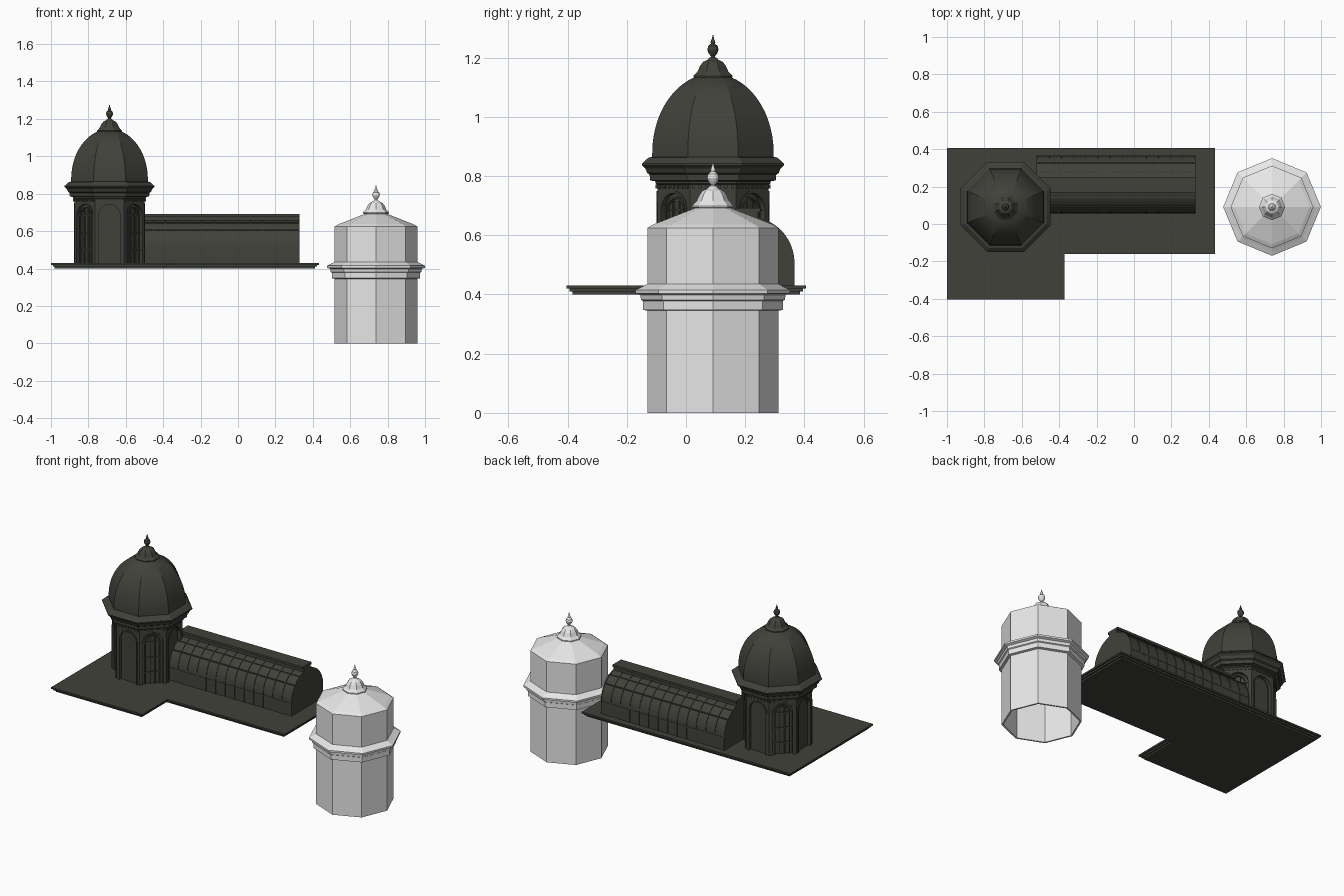
import bpy, bmesh, math
from mathutils import Vector

if "Cube" in bpy.data.objects:
    bpy.data.objects.remove(bpy.data.objects["Cube"])

def material(name, rgb):
    m = bpy.data.materials.new(name)
    m.diffuse_color = (*rgb, 1)
    m.use_nodes = True
    m.node_tree.nodes["Principled BSDF"].inputs["Base Color"].default_value = m.diffuse_color
    return m

DARK = material("dark_bronze", (0.053, 0.053, 0.044))
LIGHT = material("pale_grey", (0.8, 0.8, 0.8))
C8 = math.cos(math.pi / 8)

def finish(name, bm, mat, smooth=False):
    bmesh.ops.recalc_face_normals(bm, faces=bm.faces)
    me = bpy.data.meshes.new(name)
    bm.to_mesh(me)
    bm.free()
    me.materials.append(mat)
    if smooth:
        for p in me.polygons:
            p.use_smooth = True
        me.set_sharp_from_angle(angle=math.radians(25))
    ob = bpy.data.objects.new(name, me)
    bpy.context.collection.objects.link(ob)
    return ob

def lathe(name, profile, centre, mat, flat_front=False, n=8, smooth=False):
    """Turn (radius, z) pairs; flat_front takes radius to the flats."""
    bm = bmesh.new()
    rot = math.pi / n if flat_front else 0
    k = 1 / math.cos(math.pi / n) if flat_front else 1
    rings = []
    for r, z in profile:
        rings.append([bm.verts.new((centre[0] + r * k * math.cos(rot + 2 * math.pi * i / n),
                                    centre[1] + r * k * math.sin(rot + 2 * math.pi * i / n), z))
                      for i in range(n)])
    for a, b in zip(rings, rings[1:]):
        for i in range(n):
            j = (i + 1) % n
            bm.faces.new((a[i], a[j], b[j], b[i]))
    bm.faces.new(rings[0])
    bm.faces.new(rings[-1])
    return finish(name, bm, mat, smooth)

def put(frame, u, v, d):
    o, t, n = frame
    return o + t * u + n * d + Vector((0, 0, v))

def strip(bm, frame, inner, outer, d0, d1):
    """Solid band between two outlines, from depth d0 to d1."""
    rows = [[bm.verts.new(put(frame, *p, d)) for p in pts]
            for pts, d in ((inner, d0), (inner, d1), (outer, d1), (outer, d0))]
    for q in range(4):
        a, b = rows[q], rows[(q + 1) % 4]
        for i in range(len(a) - 1):
            bm.faces.new((a[i], a[i + 1], b[i + 1], b[i]))
    for e in (0, -1):
        bm.faces.new([r[e] for r in rows])

def bar(bm, frame, u0, u1, v0, v1, d0, d1):
    strip(bm, frame, [(u0, v0), (u0, v1)], [(u1, v0), (u1, v1)], d0, d1)

def arch(w, z0, zs, angles):
    return ([(-w, z0)] + [(w * math.cos(a), zs + w * math.sin(a)) for a in angles] + [(w, z0)])

def prism(bm, frame, pts, d0, d1):
    a, b = ([bm.verts.new(put(frame, *p, d)) for p in pts] for d in (d0, d1))
    bm.faces.new(a)
    bm.faces.new(b)
    for i in range(len(pts)):
        j = (i + 1) % len(pts)
        bm.faces.new((a[i], a[j], b[j], b[i]))

# L-shaped roof slab with stepped edge
for i, (ins, z0, z1) in enumerate(((0.02, 0.40, 0.41), (0.01, 0.41, 0.42), (0, 0.42, 0.43))):
    bm = bmesh.new()
    x0, x1, xm = -1 + ins, 0.433 - ins, -0.372 - ins
    y0, y1, ym = -0.403 + ins, 0.405 - ins, -0.16 + ins
    pts = [(x0, y0), (xm, y0), (xm, ym), (x1, ym), (x1, y1), (x0, y1)]
    lo, hi = ([bm.verts.new((x, y, z)) for x, y in pts] for z in (z0, z1))
    bm.faces.new(lo)
    bm.faces.new(hi)
    for k in range(6):
        bm.faces.new((lo[k], lo[(k + 1) % 6], hi[(k + 1) % 6], hi[k]))
    finish("slab_step_%d" % i, bm, DARK)

# Dark domed tower: core, cornice, dome
T = (-0.687, 0.091)
lathe("tower_core", [(0.17, 0.43), (0.17, 0.79)], T, DARK, True)
lathe("tower_cornice", [(0.187, 0.77), (0.194, 0.775), (0.194, 0.782), (0.212, 0.785), (0.214, 0.805),
                        (0.222, 0.81), (0.228, 0.825), (0.24, 0.836), (0.24, 0.842),
                        (0.218, 0.862), (0.2, 0.866)], T, DARK, True)
dome = [(0.205, 0.86)]
for i in range(13):
    a = math.radians(73) * i / 12
    dome.append((0.205 * math.cos(a), 0.878 + 0.268 * math.sin(a)))
lathe("dome", dome, T, DARK, True, smooth=True)

# Tower walls: arched openings, tracery and dentils on all eight sides
walls, trim = bmesh.new(), bmesh.new()
W, Z0, ZS, ZT, R = 0.0779, 0.43, 0.685, 0.785, 0.06
corner = math.atan2(ZT - ZS, W)
angles = sorted([math.pi - i * math.pi / 16 for i in range(17)] + [corner, math.pi - corner], reverse=True)
for f in range(8):
    a = f * math.pi / 4
    frame = (Vector((*T, 0)), Vector((-math.sin(a), math.cos(a), 0)), Vector((math.cos(a), math.sin(a), 0)))
    outer = [(-W, Z0)]
    for g in angles:
        s = min(W / max(abs(math.cos(g)), 1e-6), (ZT - ZS) / max(math.sin(g), 1e-6))
        outer.append((s * math.cos(g), ZS + s * math.sin(g)))
    outer.append((W, Z0))
    strip(walls, frame, arch(R, Z0, ZS, angles), outer, 0.166, 0.188)
    strip(trim, frame, arch(R - 0.003, Z0, ZS, angles), arch(R + 0.005, Z0, ZS, angles), 0.168, 0.191)
    for i in range(7):
        u = -0.066 + 0.022 * i
        bar(trim, frame, u - 0.005, u + 0.005, 0.758, 0.772, 0.183, 0.194)
    if f % 2:                     # glazed diagonal sides
        strip(trim, frame, arch(0.038, Z0, ZS, angles), arch(0.044, Z0, ZS, angles), 0.168, 0.181)
        for u in (-0.015, 0.015):
            bar(trim, frame, u - 0.003, u + 0.003, Z0, 0.715, 0.168, 0.178)
        for z in (0.5, 0.59, 0.685):
            bar(trim, frame, -R, R, z - 0.003, z + 0.003, 0.168, 0.177)
    else:                         # plain door leaf
        prism(trim, frame, arch(0.047, Z0, ZS, angles), 0.168, 0.176)
finish("tower_walls", walls, DARK)
finish("tower_window_trim", trim, DARK)

# Cap and finial shared by both towers
def finial(name, centre, z, s, mat, flat):
    lathe(name + "_cap", [(0.058 * s, z - 0.012), (0.058 * s, z), (0.066 * s, z + 0.002), (0.066 * s, z + 0.007 * s),
                          (0.052 * s, z + 0.022 * s), (0.043 * s, z + 0.042 * s), (0.033 * s, z + 0.055 * s),
                          (0.018 * s, z + 0.062 * s), (0.01 * s, z + 0.07 * s)], centre, mat, flat)
    lathe(name + "_finial", [(0.009 * s, z + 0.06 * s), (0.007 * s, z + 0.074 * s), (0.015 * s, z + 0.084 * s),
                             (0.019 * s, z + 0.096 * s), (0.016 * s, z + 0.108 * s), (0.007 * s, z + 0.116 * s),
                             (0.008 * s, z + 0.122 * s), (0.004 * s, z + 0.132 * s), (0.001, z + 0.145 * s)],
          centre, mat, n=12, smooth=True)

finial("dome", T, 1.131, 1.0, DARK, True)

# Barrel-vaulted greenhouse
X0, X1 = -0.52, 0.328
frame = (Vector((0, 0.21, 0)), Vector((0, 1, 0)), Vector((1, 0, 0)))
arc = [math.pi - i * math.pi / 24 for i in range(25)]
bm = bmesh.new()
prism(bm, frame, arch(0.153, 0.43, 0.507, arc), X0, X1)
finish("greenhouse_vault", bm, DARK, True)
bm = bmesh.new()
N = 13
for i in range(N + 1):
    x = X0 + 0.003 + (X1 - X0 - 0.005) * i / N
    strip(bm, frame, arch(0.15, 0.43, 0.507, arc), arch(0.1565, 0.43, 0.507, arc), x - 0.002, x + 0.002)
for deg in (0, 40, 63, 117, 140, 180):   # purlins
    g = math.radians(deg)
    u, v = 0.152 * math.cos(g), 0.507 + 0.152 * math.sin(g)
    bar(bm, frame, u - 0.003, u + 0.003, v - 0.003, v + 0.003, X0, X1)
finish("greenhouse_ribs", bm, DARK)
bm = bmesh.new()
bar(bm, frame, -0.032, 0.032, 0.645, 0.678, X0, X1)
bar(bm, frame, -0.042, 0.042, 0.678, 0.692, X0, X1)
finish("greenhouse_ridge", bm, DARK)

# Pale turret: thin shell, hollow up to the roof
P = (0.738, 0.091)
lathe("pale_turret", [(0.05, 0.682), (0.211, 0.618), (0.211, 0), (0.221, 0), (0.221, 0.345), (0.236, 0.348),
                      (0.236, 0.378), (0.243, 0.382), (0.245, 0.398), (0.261, 0.404), (0.261, 0.415),
                      (0.235, 0.428), (0.221, 0.436), (0.221, 0.625), (0.2, 0.637), (0.06, 0.692)], P, LIGHT)
finial("turret", P, 0.692, 1.06, LIGHT, False)
